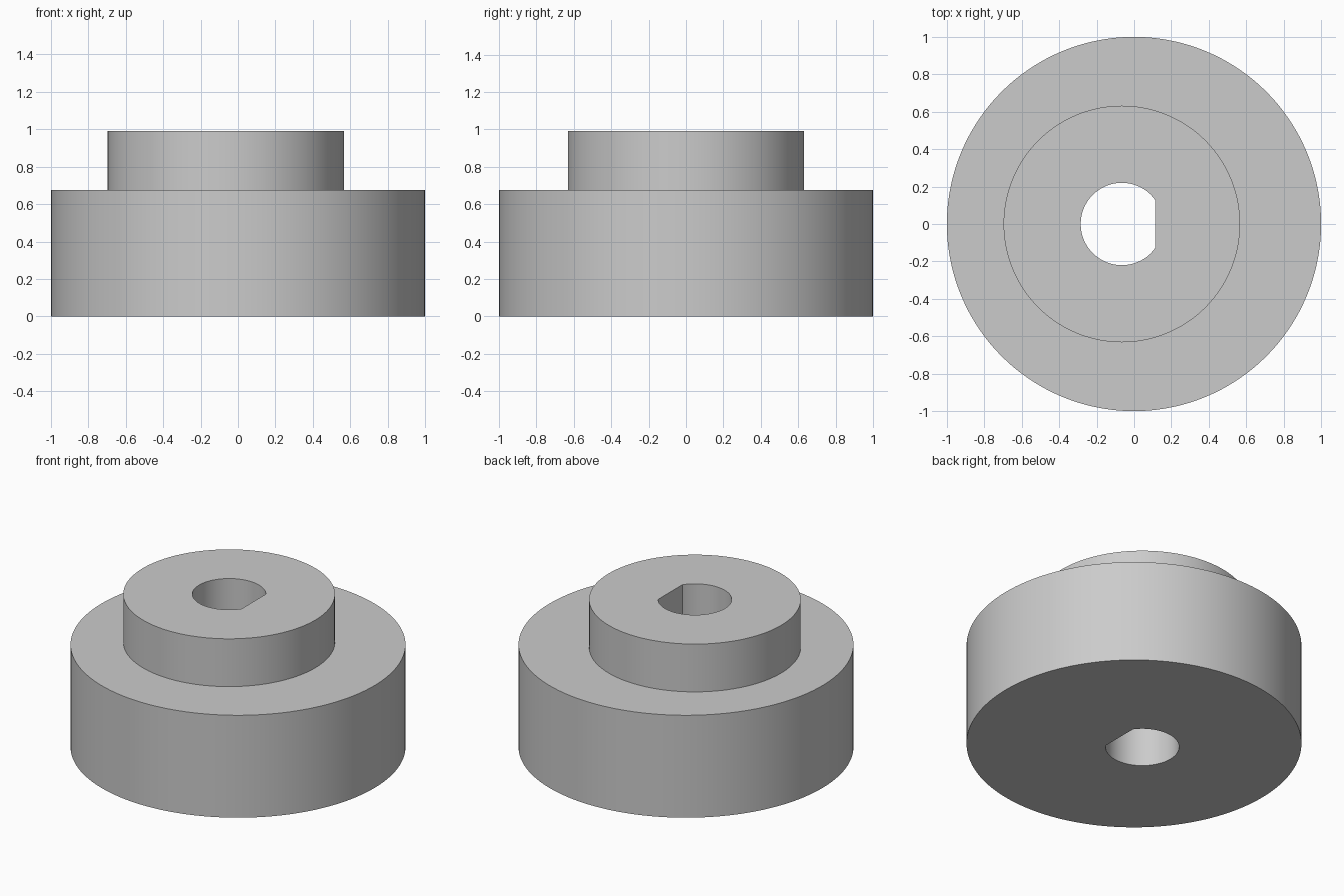
import bpy, bmesh
from math import cos, sin, radians, tau

cube = bpy.data.objects.get("Cube")
if cube:
    bpy.data.objects.remove(cube)

SEGMENTS = 144
HUB_X = -0.065            # hub and bore sit off the base axis
BASE_TOP, HUB_TOP = 0.675, 0.99
BASE_R, HUB_R, BORE_R = 1.0, 0.632, 0.22
BORE_FLAT = BORE_R * cos(radians(35))

grey = bpy.data.materials.new("plain grey")
grey.use_nodes = True
colour = (0.6, 0.6, 0.6, 1)
grey.diffuse_color = colour
grey.node_tree.nodes["Principled BSDF"].inputs["Base Color"].default_value = colour

bm = bmesh.new()


def ring(radius, centre_x, z, flat=None):
    """Circle of vertices, optionally cut flat on its +x side."""
    verts = []
    for i in range(SEGMENTS):
        a = tau * i / SEGMENTS
        x, y = radius * cos(a), radius * sin(a)
        if flat is not None:
            x = min(x, flat)
        verts.append(bm.verts.new((centre_x + x, y, z)))
    return verts


# Rings in order: around the underside, up the outside, and down the D-shaped bore
rings = [
    ring(BORE_R, HUB_X, 0, BORE_FLAT),
    ring(BASE_R, 0, 0),
    ring(BASE_R, 0, BASE_TOP),
    ring(HUB_R, HUB_X, BASE_TOP),
    ring(HUB_R, HUB_X, HUB_TOP),
    ring(BORE_R, HUB_X, HUB_TOP, BORE_FLAT),
]
for k, lower in enumerate(rings):
    upper = rings[(k + 1) % len(rings)]
    for i in range(SEGMENTS):
        j = (i + 1) % SEGMENTS
        bm.faces.new((lower[i], lower[j], upper[j], upper[i]))
bmesh.ops.recalc_face_normals(bm, faces=bm.faces)

mesh = bpy.data.meshes.new("eccentric_hub")
bm.to_mesh(mesh)
bm.free()
mesh.materials.append(grey)
body = bpy.data.objects.new("eccentric_hub", mesh)
bpy.context.collection.objects.link(body)

# Smooth round walls with crisp rims
bpy.ops.object.select_all(action='DESELECT')
body.select_set(True)
bpy.context.view_layer.objects.active = body
bpy.ops.object.shade_smooth_by_angle(angle=radians(25))
